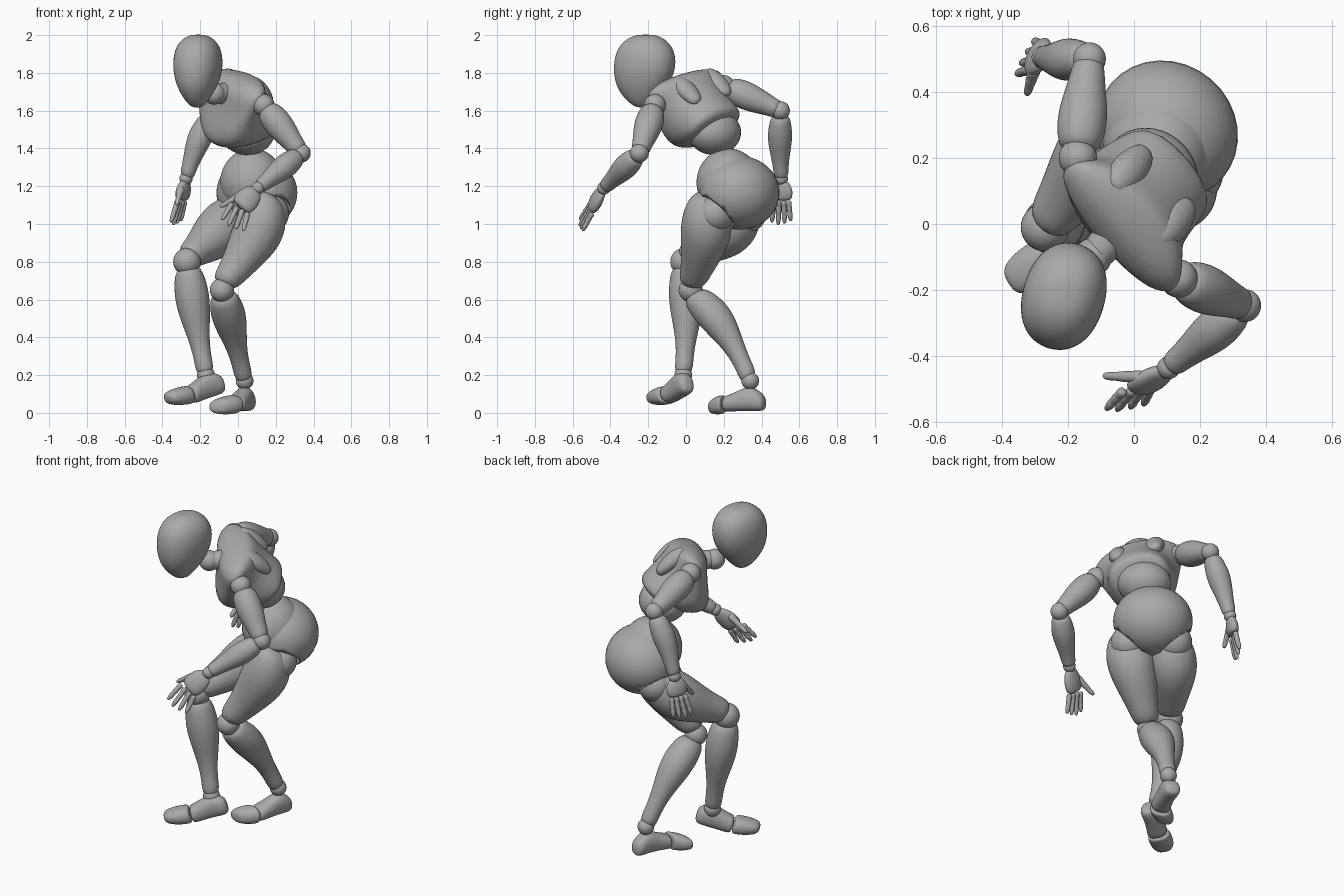
import bpy, bmesh, math
from mathutils import Vector, Matrix

if "Cube" in bpy.data.objects:
    bpy.data.objects.remove(bpy.data.objects["Cube"], do_unlink=True)

grey = bpy.data.materials.new("matte grey")
grey.use_nodes = True
TONE = (0.4, 0.4, 0.4, 1)
grey.diffuse_color = TONE
grey.node_tree.nodes["Principled BSDF"].inputs["Base Color"].default_value = TONE


def finish(name, bm):
    bmesh.ops.recalc_face_normals(bm, faces=bm.faces)
    for f in bm.faces:
        f.smooth = True
    me = bpy.data.meshes.new(name)
    bm.to_mesh(me)
    bm.free()
    me.materials.append(grey)
    ob = bpy.data.objects.new(name, me)
    bpy.context.collection.objects.link(ob)
    return ob


def loft(name, rings, n=12, power=2.0):
    """Smooth skin over rings of (centre, half axis, half axis)."""
    bm = bmesh.new()
    loops = []
    for c, a, b in rings:
        loop = []
        for i in range(n):
            t = math.tau * i / n
            co, si = math.cos(t), math.sin(t)
            x = math.copysign(abs(co) ** (2 / power), co)
            y = math.copysign(abs(si) ** (2 / power), si)
            loop.append(bm.verts.new(Vector(c) + a * x + b * y))
        loops.append(loop)
    for p, q in zip(loops, loops[1:]):
        for i in range(n):
            j = (i + 1) % n
            bm.faces.new((p[i], p[j], q[j], q[i]))
    bm.faces.new(loops[0])
    bm.faces.new(loops[-1])
    ob = finish(name, bm)
    sub = ob.modifiers.new("smooth", "SUBSURF")
    sub.levels = sub.render_levels = 2
    return ob


def limb(name, p, q, radii, bulge=(0, 0, 0), side=None, flat=1.0, n=12):
    """Tapered limb; bulge bows its middle, flat thins it across side."""
    p, q, bulge = Vector(p), Vector(q), Vector(bulge)
    d = (q - p).normalized()
    a = Vector(side) if side else d.orthogonal()
    a = (a - d * a.dot(d)).normalized()
    b = d.cross(a)
    rings = []
    for i, r in enumerate(radii):
        t = i / (len(radii) - 1)
        c = p.lerp(q, t) + bulge * math.sin(math.pi * t)
        rings.append((c, a * r, b * r * flat))
    return loft(name, rings, n)


def ball(name, c, size, right=None):
    bm = bmesh.new()
    bmesh.ops.create_uvsphere(bm, u_segments=32, v_segments=20, radius=1)
    s = Vector(size) if isinstance(size, tuple) else Vector((size,) * 3)
    yaw = math.atan2(right[1], right[0]) if right else 0
    bm.transform(Matrix.Translation(c) @ Matrix.Rotation(yaw, 4, "Z") @ Matrix.Diagonal(s).to_4x4())
    return finish(name, bm)


# Head: level rings of (z, y centre, half width, half depth), turned a little
yaw = math.radians(16)
head_side = Vector((math.cos(yaw), -math.sin(yaw), 0))
head_depth = Vector((math.sin(yaw), math.cos(yaw), 0))
rings = []
for z, y, w, d in [(1.615, -.235, .025, .03), (1.65, -.24, .06, .075), (1.71, -.237, .095, .13),
                   (1.78, -.225, .123, .162), (1.86, -.217, .131, .172), (1.94, -.215, .118, .15),
                   (1.99, -.213, .072, .09), (2.003, -.213, .028, .038)]:
    rings.append((Vector((-.21, -.21, z)) + head_depth * (y + .21), head_side * w, head_depth * d))
loft("head", rings, 16, 2.2)

# Neck
ball("neck_ball", (-.125, -.10, 1.69), .058)
limb("neck", (-.04, -.01, 1.69), (-.13, -.11, 1.69), [.065, .06, .055, .05])

# Chest, leaning forward and turned: (height, half width, back, front)
right = Vector((-.62, .75, .2)).normalized()
up = Vector((-.5, -.58, .63)).normalized()
fwd = up.cross(right)
mid = Vector((-.02, .015, 1.69))
rings = []
for s, w, back, front in [(-.275, .15, .09, .05), (-.23, .18, .115, .17), (-.14, .195, .12, .275),
                          (-.06, .205, .13, .265), (.015, .255, .145, .15), (.065, .265, .1, .09),
                          (.105, .13, .045, .05)]:
    rings.append((mid + up * s + fwd * (front - back) / 2, right * w, fwd * (front + back) / 2))
loft("chest", rings, 16, 2.15)
# Shoulder blade ridges
for name, o in [("left", -.09), ("right", .12)]:
    top = mid + right * o - fwd * .09
    limb(name + "_shoulder_blade", top + up * .05, top - up * .16, [.03, .055, .06, .05, .03], side=right, flat=.8)

# Waist and pelvis
hip_axis = (-.76, .65)
ball("belly", (.05, .15, 1.485), (.15, .135, .12), hip_axis)
ball("abdomen", (.075, .225, 1.22), (.17, .17, .18), hip_axis)
pelvis = ball("pelvis", (.1, .283, 1.165), (.222, .205, .195), hip_axis)
hips = {"left": (.17, .155, 1.055), "right": (-.02, .325, 1.055)}
for side, hip in hips.items():
    cutter = ball(side + "_hip_cutter", hip, .115)
    cutter.hide_render = True
    cutter.hide_set(True)
    cut = pelvis.modifiers.new(side + "_socket", "BOOLEAN")
    cut.operation, cut.object = "DIFFERENCE", cutter
    ball(side + "_hip_ball", hip, .1)

# Legs
legs = {
    "left": dict(top=(.175, .12, 1.16), knee=(-.085, .025, .65), ankle=(.035, .34, .17),
                 bow=(.035, .025, -.005), calf=(-.005, .02, .03), knee_size=.064),
    "right": dict(top=(.01, .345, 1.09), knee=(-.27, -.01, .8), ankle=(-.17, -.015, .2),
                  bow=(.005, .02, -.02), calf=(-.005, .015, 0), knee_size=.073),
}
for side, j in legs.items():
    knee, ankle = Vector(j["knee"]), Vector(j["ankle"])
    shin = (ankle - knee).normalized()
    limb(side + "_thigh", j["top"], knee + Vector((0, 0, .02)),
         [.075, .128, .144, .134, .11, .086, .07], j["bow"])
    ball(side + "_knee", knee, j["knee_size"])
    limb(side + "_shin", knee + shin * .02, ankle,
         [.066, .088, .096, .088, .07, .054, .048, .052], j["calf"])
    ball(side + "_ankle", ankle, .047)

# Feet: rings of (centre, half width, half height)
feet = {
    "left": [((.06, .42, .05), .035, .035), ((.05, .39, .062), .052, .055), ((.035, .34, .078), .053, .07),
             ((.012, .275, .062), .054, .054), ((-.01, .225, .05), .06, .046), ((-.022, .2, .046), .056, .04)],
    "right": [((-.08, .015, .155), .03, .04), ((-.105, .0, .155), .05, .06), ((-.155, -.025, .15), .053, .07),
              ((-.205, -.06, .12), .054, .058), ((-.24, -.085, .1), .06, .052), ((-.255, -.095, .097), .056, .045)],
}
toes = {"left": (-.12, .125, .03), "right": (-.38, -.18, .075)}
for side, path in feet.items():
    heel, end, tip = Vector(path[0][0]), Vector(path[-1][0]), Vector(toes[side])
    across = (end - heel).cross(Vector((0, 0, 1))).normalized()
    upright = across.cross(end - heel).normalized()
    loft(side + "_foot", [(c, across * w, upright * h) for c, w, h in path], 12, 2.4)
    toe_rings = []
    for t, w, h in [(.0, .055, .046), (.08, .066, .052), (.4, .07, .05), (.75, .062, .042), (1, .04, .026)]:
        toe_rings.append((end.lerp(tip, t), across * w, upright * h))
    loft(side + "_toes", toe_rings, 12, 2.4)

# Arms
arms = {
    "left": dict(shoulder=(.135, -.165, 1.63), elbow=(.335, -.247, 1.375), wrist=(.105, -.435, 1.19),
                 palm=(.01, -.5, 1.085), spread=(.11, .01, -.065), tips=(-.035, -.565, .975),
                 thumb=(-.095, -.46, 1.09), bow=(0, 0, 0)),
    "right": dict(shoulder=(-.17, .2, 1.73), elbow=(-.135, .5, 1.6), wrist=(-.275, .505, 1.24),
                  palm=(-.3, .505, 1.125), spread=(.05, .1, 0), tips=(-.335, .505, .99),
                  thumb=(-.325, .39, 1.1), bow=(-.012, -.005, 0)),
}
for side, j in arms.items():
    shoulder, elbow, wrist, palm, spread, tips, thumb, bow = (Vector(v) for v in j.values())
    ball(side + "_shoulder", shoulder, .058)
    limb(side + "_upper_arm", shoulder.lerp(elbow, .05), elbow,
         [.055, .074, .079, .074, .064, .054, .048])
    ball(side + "_elbow", elbow, .05)
    limb(side + "_forearm", elbow.lerp(wrist, .05), wrist,
         [.047, .062, .069, .062, .051, .042, .04], bow)
    ball(side + "_wrist", wrist, .035)
    # Hand with jointed fingers fanned along the spread direction
    limb(side + "_palm", wrist.lerp(palm, .08), palm, [.038, .057, .067, .066, .054], side=spread, flat=.5)
    knuckled = [.015, .018, .014, .017, .013, .016, .012, .008]
    for k, finger in enumerate(["index", "middle", "ring", "little"]):
        o = (k - 1.5) / 3
        reach = 1 - .1 * abs(k - 1.2)
        base = palm + spread * o * .75
        tip = base.lerp(tips + spread * o * 1.05, reach)
        limb(f"{side}_{finger}_finger", base, tip, knuckled, n=8)
    root = wrist.lerp(palm, .4) - spread * .3
    limb(side + "_thumb", root, thumb, [.018, .024, .018, .019, .014, .015, .009], n=8)
